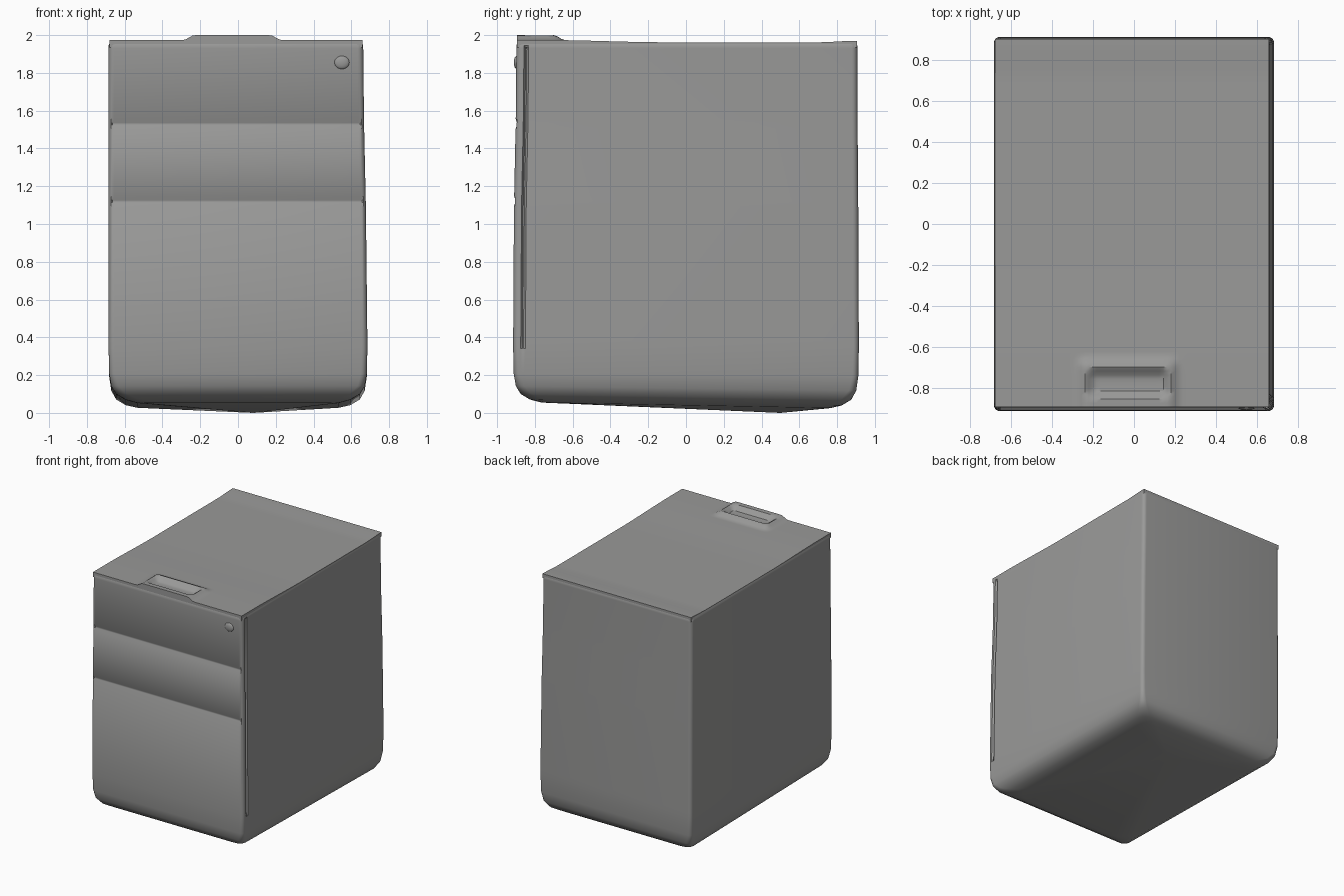
import bpy, bmesh, math

if "Cube" in bpy.data.objects:
    bpy.data.objects.remove(bpy.data.objects["Cube"])

grey = bpy.data.materials.new("cabinet grey")
grey.diffuse_color = (0.32, 0.32, 0.315, 1)
grey.use_nodes = True
grey.node_tree.nodes["Principled BSDF"].inputs["Base Color"].default_value = grey.diffuse_color


def finish(name, bm, angle=35):
    bmesh.ops.recalc_face_normals(bm, faces=bm.faces)
    me = bpy.data.meshes.new(name)
    bm.to_mesh(me)
    bm.free()
    me.materials.append(grey)
    ob = bpy.data.objects.new(name, me)
    bpy.context.collection.objects.link(ob)
    bpy.ops.object.select_all(action='DESELECT')
    ob.select_set(True)
    bpy.context.view_layer.objects.active = ob
    bpy.ops.object.shade_smooth_by_angle(angle=math.radians(angle))
    return ob


def step(a, b, v):
    t = min(1, max(0, (v - a) / (b - a)))
    return t * t * (3 - 2 * t)


def ring(z, inset, groove, side_groove):
    """Rounded rectangle outline at height z, with the drawer and side grooves pressed in."""
    x0 = -0.685 + inset
    x1 = 0.685 - 0.022 * step(0.5, 1.95, z) - inset
    y0 = -0.915 + 0.017 * step(0.7, 1.9, z) + inset
    y1 = 0.915 - 0.008 * step(0.5, 1.9, z) - inset
    r = 0.03 + inset * 0.6
    pts = []
    for cx, cy, a0 in ((x1 - r, y0 + r, -90), (x1 - r, y1 - r, 0),
                       (x0 + r, y1 - r, 90), (x0 + r, y0 + r, 180)):
        for i in range(6):
            a = math.radians(a0 + i * 18)
            pts.append([cx + r * math.cos(a), cy + r * math.sin(a)])
        if a0 == -90:      # vertical groove behind the drawer fronts, right side
            base = y0 + max(r, 0.035)
            pts += [[x1, base + 0.005], [x1 - side_groove, base + 0.014],
                    [x1 - side_groove, base + 0.02], [x1, base + 0.03]]
    for i in (0, 1, -1, -2):   # drawer gap on the front
        pts[i][1] += groove
    tilt = 0.02 * (1 - step(0.0, 0.35, z))
    return [(x, y, z - tilt * y) for x, y in pts]


# Body: stacked outlines (height, inset, drawer gap depth, side groove depth)
levels = [(0.04, 0.15, 0, 0), (0.055, 0.09, 0, 0), (0.085, 0.04, 0, 0),
          (0.13, 0.014, 0, 0), (0.2, 0.003, 0, 0), (0.34, 0, 0, 0), (0.38, 0, 0, 0.014)]
for gap in (1.12, 1.53):
    levels += [(gap - 0.025, 0, 0, 0.014), (gap - 0.006, 0, 0.013, 0.014),
               (gap + 0.006, 0, 0.013, 0.014), (gap + 0.025, 0, 0, 0.014)]
levels += [(1.93, 0, 0, 0.014), (1.945, 0, 0, 0), (1.96, 0.006, 0, 0)]
bm = bmesh.new()
rings = [[bm.verts.new(p) for p in ring(*lv)] for lv in levels]
n = len(rings[0])
for a, b in zip(rings, rings[1:]):
    for i in range(n):
        j = (i + 1) % n
        bm.faces.new((a[i], a[j], b[j], b[i]))
low = bm.verts.new((0.08, 0.5, 0.0))   # slightly sagging underside
for i in range(n):
    bm.faces.new((rings[0][i], low, rings[0][(i + 1) % n]))
finish("cabinet_body", bm)


# Top sheet: slight fall to the back, raised lip and shallow finger recess at the front
def top_height(x, y):
    z = 1.962 + 0.012 * step(-0.1, -0.75, y) + 0.008 * step(0.7, 0.9, y)
    across = step(-0.29, -0.23, x) * (1 - step(0.17, 0.23, x))
    lip = across * (1 - step(-0.7, -0.64, y))
    pocket = (step(-0.24, -0.19, x) * (1 - step(0.14, 0.18, x))
              * step(-0.86, -0.81, y) * (1 - step(-0.75, -0.7, y)))
    return z + 0.026 * lip - 0.035 * pocket


bm = bmesh.new()
NX, NY = 70, 92
X0, X1, Y0, Y1 = -0.68, 0.66, -0.895, 0.905
grid = []
for j in range(NY + 1):
    y = Y0 + (Y1 - Y0) * j / NY
    grid.append([])
    for i in range(NX + 1):
        x = X0 + (X1 - X0) * i / NX
        grid[-1].append(bm.verts.new((x, y, top_height(x, y))))
for j in range(NY):
    for i in range(NX):
        bm.faces.new((grid[j][i], grid[j][i + 1], grid[j + 1][i + 1], grid[j + 1][i]))
rim = [e for e in bm.edges if e.is_boundary]
ext = bmesh.ops.extrude_edge_only(bm, edges=rim)
for v in ext["geom"]:
    if isinstance(v, bmesh.types.BMVert):
        v.co.z = 1.935
finish("cabinet_top", bm)

# Lock on the top drawer, upper right
bm = bmesh.new()
bmesh.ops.create_uvsphere(bm, u_segments=20, v_segments=12, radius=1)
for v in bm.verts:
    v.co = (0.55 + v.co.x * 0.04, -0.897 + v.co.y * 0.014, 1.855 + v.co.z * 0.035)
finish("drawer_lock", bm, 60)
